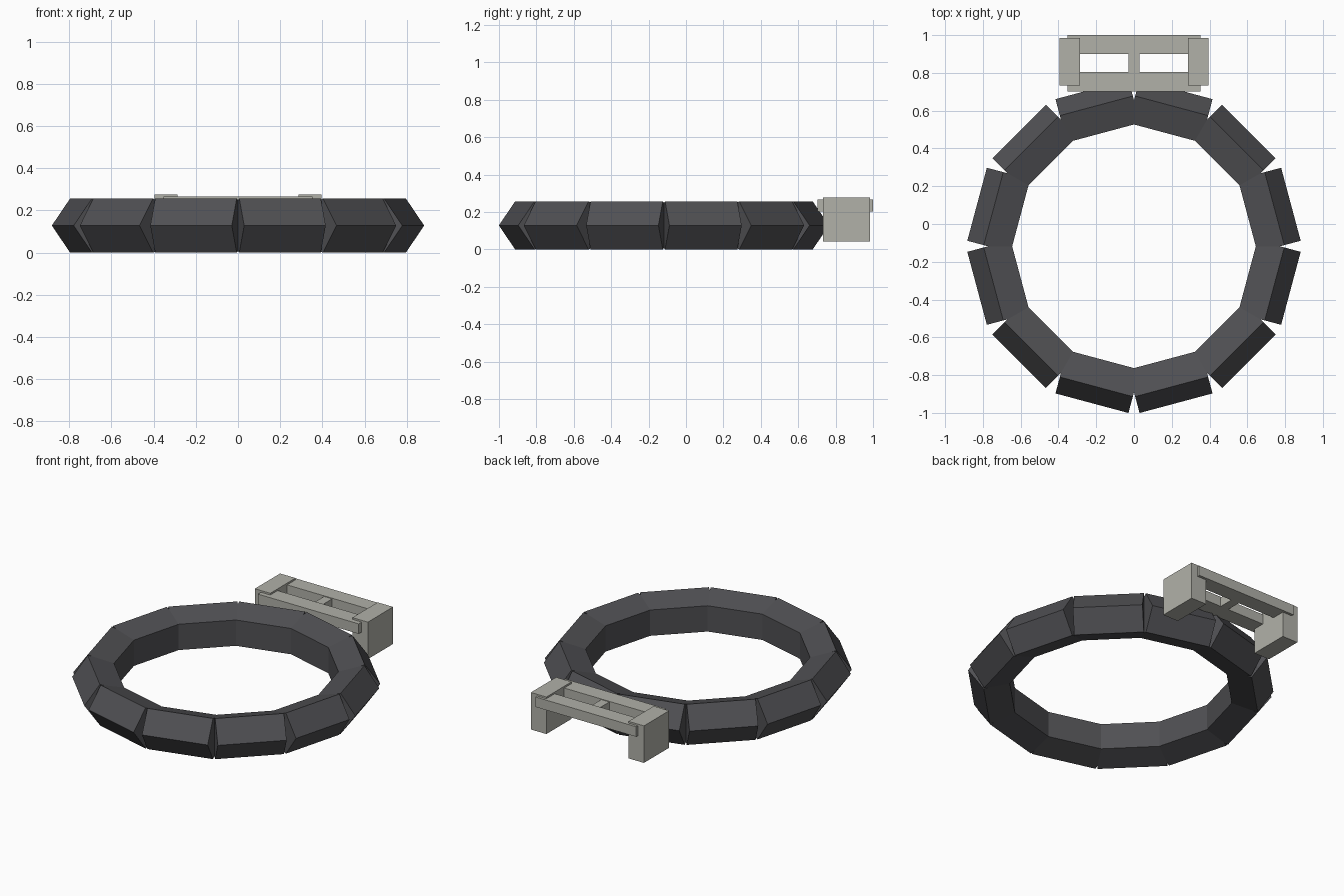
import bpy
import bmesh
from math import radians, tan
from mathutils import Matrix

old = bpy.data.objects.get("Cube")
if old:
    bpy.data.objects.remove(old, do_unlink=True)


def material(name, color):
    mat = bpy.data.materials.new(name)
    mat.use_nodes = True
    mat.diffuse_color = color
    mat.node_tree.nodes["Principled BSDF"].inputs["Base Color"].default_value = color
    return mat


charcoal = material("charcoal", (0.08, 0.08, 0.087, 1))
warm_grey = material("warm grey", (0.44, 0.44, 0.395, 1))


def add_object(name, bm, mat):
    bmesh.ops.recalc_face_normals(bm, faces=bm.faces)
    mesh = bpy.data.meshes.new(name)
    bm.to_mesh(mesh)
    bm.free()
    mesh.materials.append(mat)
    obj = bpy.data.objects.new(name, mesh)
    bpy.context.collection.objects.link(obj)
    return obj


def box(name, x, y, z, mat):
    bm = bmesh.new()
    size = [b - a for a, b in (x, y, z)]
    mid = [(a + b) / 2 for a, b in (x, y, z)]
    bmesh.ops.create_cube(bm, size=1, matrix=Matrix.Translation(mid) @ Matrix.Diagonal((*size, 1)))
    return add_object(name, bm, mat)


# Ring: twelve straight links, mitred inside and squared off outside
COUNT = 12
HALF_LENGTH = 0.2
CENTRE_Y = -0.118
miter = tan(radians(180 / COUNT))
r_square = HALF_LENGTH / miter
INNER, RIDGE, OUTER = 0.623, 0.77, 0.86
TOP, LIP = 0.257, 0.21
blend = (r_square - INNER) / (RIDGE - INNER)
z_square = LIP + (TOP - LIP) * blend
upper = [(INNER, LIP), (r_square, z_square), (RIDGE, TOP)]
profile = upper + [(OUTER, TOP / 2)] + [(r, TOP - z) for r, z in reversed(upper)]


def link_mesh():
    bm = bmesh.new()
    a, b = [[bm.verts.new((r, side * min(HALF_LENGTH, r * miter), z)) for r, z in profile]
            for side in (-1, 1)]
    # Upper slope, two outer faces, lower slope and inner wall
    for run in ((0, 1, 2), (2, 3), (3, 4), (4, 5, 6), (6, 0)):
        bm.faces.new([a[i] for i in run] + [b[i] for i in reversed(run)])
    # End caps: the mitred strip and the squared tip
    for end in (a, b):
        bm.faces.new((end[0], end[1], end[5], end[6]))
        bm.faces.new(end[1:6])
    return bm


first = add_object("ring_link_1", link_mesh(), charcoal)
for k in range(COUNT):
    link = first if k == 0 else bpy.data.objects.new(f"ring_link_{k + 1}", first.data)
    if k:
        bpy.context.collection.objects.link(link)
    link.location.y = CENTRE_Y
    link.rotation_euler.z = radians((k + 0.5) * 360 / COUNT)

# Coupling bracket at the back: two legs, two rails and a cross bar
for side, word in ((1, "left"), (-1, "right")):
    box(f"bracket_{word}_leg", sorted((side * 0.287, side * 0.395)), (0.732, 0.984), (0.043, 0.277), warm_grey)
for word, y in (("front", (0.702, 0.806)), ("back", (0.9, 1.0))):
    box(f"bracket_{word}_rail", (-0.352, 0.352), y, (0.203, 0.266), warm_grey)
box("bracket_cross_bar", (-0.028, 0.028), (0.8, 0.905), (0.203, 0.262), warm_grey)
